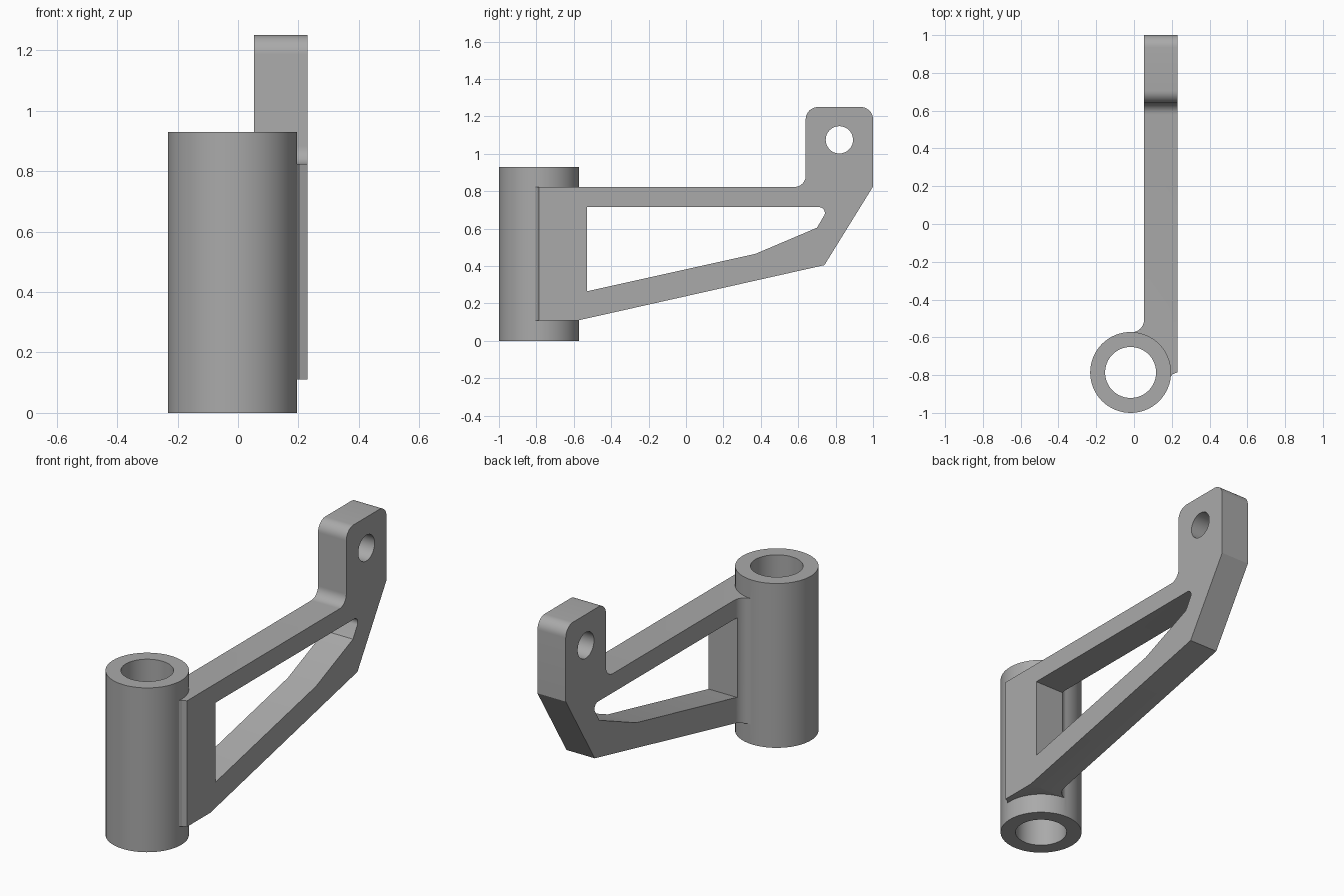
import bpy, bmesh, math
from mathutils import Vector

if "Cube" in bpy.data.objects:
    bpy.data.objects.remove(bpy.data.objects["Cube"])

grey = bpy.data.materials.new("plain grey")
grey.use_nodes = True
COLOUR = (0.4, 0.4, 0.4, 1)
grey.diffuse_color = COLOUR
grey.node_tree.nodes["Principled BSDF"].inputs["Base Color"].default_value = COLOUR


def rounded(corners, steps=10):
    """Turn (u, v, radius) corners into an outline with filleted corners."""
    out = []
    for i, (u, v, r) in enumerate(corners):
        p = Vector((u, v))
        if not r:
            out.append(p)
            continue
        a = (Vector(corners[i - 1][:2]) - p).normalized()
        b = (Vector(corners[(i + 1) % len(corners)][:2]) - p).normalized()
        half = a.angle(b) / 2
        centre = p + (a + b).normalized() * r / math.sin(half)
        start = p + a * r / math.tan(half) - centre
        end = p + b * r / math.tan(half) - centre
        sweep = math.pi - 2 * half
        for k in range(steps + 1):
            t = k / steps
            out.append(centre + (start * math.sin((1 - t) * sweep)
                                 + end * math.sin(t * sweep)) / math.sin(sweep))
    return out


def circle(u, v, r, n=64):
    return [Vector((u + r * math.cos(math.tau * k / n), v + r * math.sin(math.tau * k / n)))
            for k in range(n)]


def prism(name, outline, low, high, axis):
    """Extrude an outline along x (outline in y, z) or z (outline in x, y)."""
    place = (lambda p, h: (h, p.x, p.y)) if axis == "x" else (lambda p, h: (p.x, p.y, h))
    bm = bmesh.new()
    base = bm.faces.new([bm.verts.new(place(p, low)) for p in outline])
    moved = bmesh.ops.extrude_face_region(bm, geom=[base])["geom"]
    bmesh.ops.translate(bm, vec=place(Vector((0, 0)), high - low),
                        verts=[g for g in moved if isinstance(g, bmesh.types.BMVert)])
    bmesh.ops.recalc_face_normals(bm, faces=bm.faces)
    mesh = bpy.data.meshes.new(name)
    bm.to_mesh(mesh)
    bm.free()
    mesh.materials.append(grey)
    obj = bpy.data.objects.new(name, mesh)
    bpy.context.collection.objects.link(obj)
    return obj


def combine(target, tool, operation):
    tool.hide_render = True
    mod = target.modifiers.new(operation.lower(), "BOOLEAN")
    mod.operation, mod.object, mod.solver = operation, tool, "EXACT"
    bpy.context.view_layer.objects.active = target
    bpy.ops.object.modifier_apply(modifier=mod.name)
    bpy.data.objects.remove(tool)


TUBE = (-0.018, -0.786)

# Side shape of the arm with its raised lug
bracket = prism("pivot_bracket", rounded([
    (-0.9, 0.11, 0), (-0.575, 0.11, 0), (0.74, 0.405, 0), (1, 0.825, 0),
    (1, 1.25, 0.065), (0.64, 1.25, 0.065), (0.64, 0.823, 0.06), (-0.9, 0.823, 0)]),
    -0.2, 0.4, "x")

# Plan shape: flat arm, filleted into the tube behind and chamfered in front
combine(bracket, prism("plan_shape", rounded([
    (0.23, 1.1, 0), (0.053, 1.1, 0), (0.053, -0.573, 0.065), (-0.018, -0.573, 0),
    (-0.018, -0.62, 0), (0.14, -0.72, 0), (0.14, -0.82, 0), (0.19, -0.813, 0),
    (0.205, -0.795, 0), (0.23, -0.785, 0)]), -0.1, 1.4, "z"), "INTERSECT")

# Window through the arm
combine(bracket, prism("arm_window", rounded([
    (-0.53, 0.265, 0), (0.37, 0.465, 0), (0.70, 0.605, 0), (0.765, 0.715, 0.03),
    (-0.53, 0.715, 0)]), -0.3, 0.5, "x"), "DIFFERENCE")

# Upright tube, its bore and the lug hole
combine(bracket, prism("tube", circle(*TUBE, 0.214), 0, 0.93, "z"), "UNION")
combine(bracket, prism("tube_bore", circle(*TUBE, 0.135), -0.2, 1.2, "z"), "DIFFERENCE")
combine(bracket, prism("lug_hole", circle(0.82, 1.075, 0.073, 48), -0.3, 0.5, "x"), "DIFFERENCE")

bpy.ops.object.select_all(action="DESELECT")
bracket.select_set(True)
bpy.context.view_layer.objects.active = bracket
bpy.ops.object.shade_smooth_by_angle(angle=math.radians(25))
